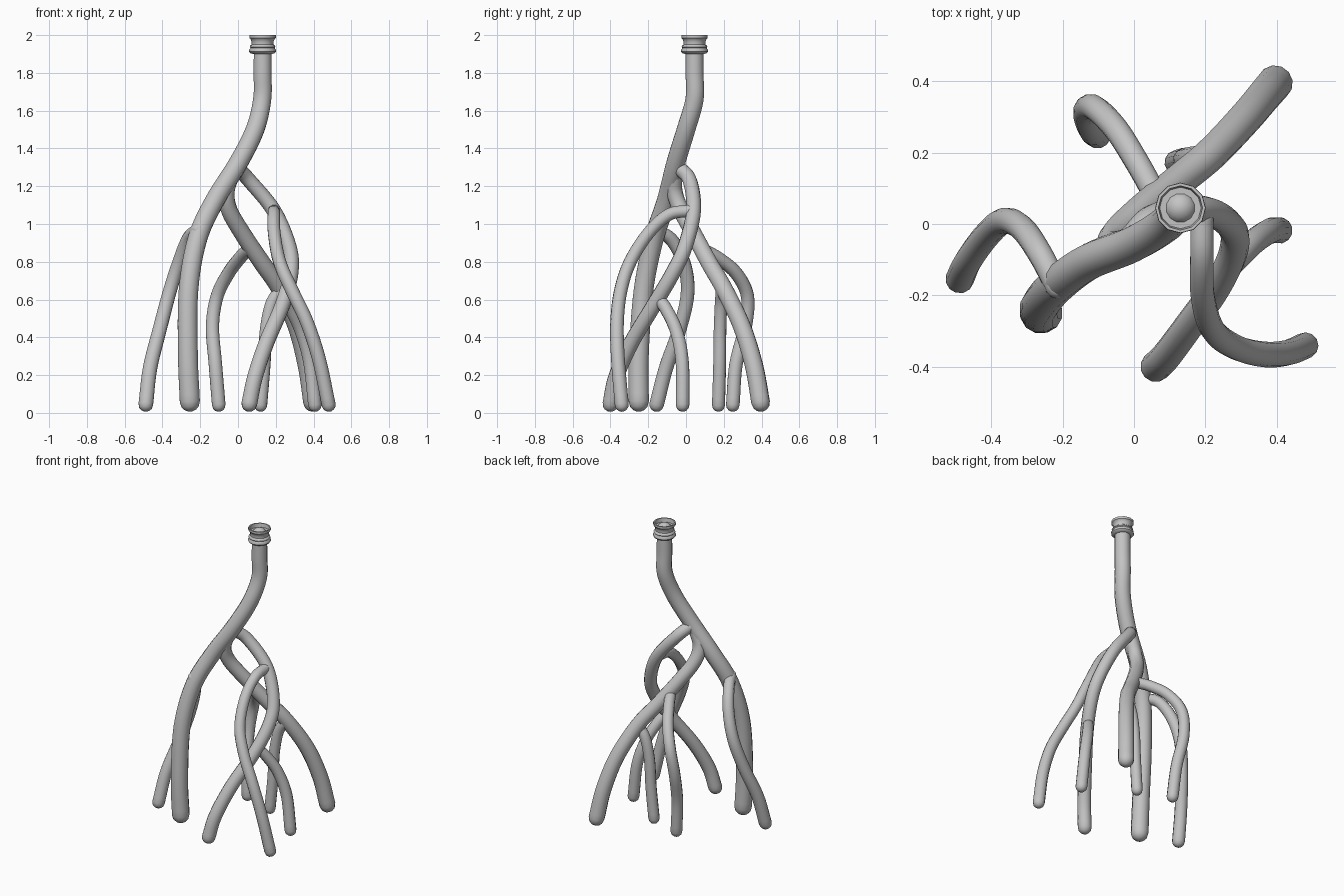
import bpy, bmesh, math
from mathutils import Vector

cube = bpy.data.objects.get("Cube")
if cube:
    bpy.data.objects.remove(cube, do_unlink=True)

SIDES = 12
grey = bpy.data.materials.new("plain grey")
grey.use_nodes = True
COLOUR = (0.55, 0.55, 0.55, 1)
grey.diffuse_color = COLOUR
grey.node_tree.nodes["Principled BSDF"].inputs["Base Color"].default_value = COLOUR


def finish(name, bm):
    bmesh.ops.recalc_face_normals(bm, faces=bm.faces)
    mesh = bpy.data.meshes.new(name)
    bm.to_mesh(mesh)
    bm.free()
    mesh.materials.append(grey)
    obj = bpy.data.objects.new(name, mesh)
    bpy.context.collection.objects.link(obj)
    bpy.ops.object.select_all(action='DESELECT')
    obj.select_set(True)
    bpy.context.view_layer.objects.active = obj
    bpy.ops.object.shade_smooth_by_angle(angle=math.radians(40))
    return obj


def skin(bm, rings):
    for a, b in zip(rings, rings[1:]):
        for i in range(SIDES):
            j = (i + 1) % SIDES
            bm.faces.new((a[i], a[j], b[j], b[i]))
    bm.faces.new(rings[0][::-1])
    bm.faces.new(rings[-1])


def smooth_path(points, steps=6):
    # Catmull-Rom curve through the points
    p = [Vector(q) for q in points]
    p = [2 * p[0] - p[1]] + p + [2 * p[-1] - p[-2]]
    path = []
    for a, b, c, d in zip(p, p[1:], p[2:], p[3:]):
        for s in range(steps):
            t = s / steps
            path.append(0.5 * (2 * b + (c - a) * t + (2*a - 5*b + 4*c - d) * t**2
                               + (3*b - a - 3*c + d) * t**3))
    return path + [p[-2]]


def tube(name, points, r_start, r_end):
    # Swept round tube, drawn in to a dome at each end
    foot = Vector(points[-1])
    foot.z = r_end + 0.006
    path = smooth_path(list(points[:-1]) + [foot])
    n = len(path) - 1
    tangents = [(path[min(i + 1, n)] - path[max(i - 1, 0)]).normalized() for i in range(n + 1)]
    stations = [(c, t, r_start + (r_end - r_start) * i / n)
                for i, (c, t) in enumerate(zip(path, tangents))]
    domes = [math.radians(a) for a in (30, 55, 78)]
    head = [(path[0] - tangents[0] * r_start * math.sin(a), tangents[0], r_start * math.cos(a))
            for a in reversed(domes)]
    tail = [(path[n] + tangents[n] * r_end * math.sin(a), tangents[n], r_end * math.cos(a))
            for a in domes]
    bm = bmesh.new()
    rings = []
    u = tangents[0].orthogonal().normalized()
    for c, t, r in head + stations + tail:
        u = (u - t * u.dot(t)).normalized()
        v = t.cross(u)
        rings.append([bm.verts.new(c + r * (u * math.cos(k) + v * math.sin(k)))
                      for k in (math.tau * i / SIDES for i in range(SIDES))])
    skin(bm, rings)
    return finish(name, bm)


# Trunk running down into the front right leg
tube("trunk", [(.13, .045, 1.95), (.13, .045, 1.8), (.128, .045, 1.66), (.09, 0, 1.5),
               (0, -.055, 1.32), (-.125, -.105, 1.12), (-.215, -.17, .92),
               (-.262, -.225, .65), (-.265, -.25, .3), (-.255, -.25, 0)], .048, .055)

# Two main branches
tube("front_branch", [(-.005, -.04, 1.3), (.06, .02, 1.23), (.19, .04, 1.07), (.27, -.005, .88),
                      (.28, -.07, .74), (.235, -.17, .57), (.15, -.29, .37),
                      (.09, -.37, .19), (.06, -.4, 0)], .038, .043)
tube("back_branch", [(-.03, -.06, 1.27), (-.06, -.06, 1.17), (-.045, -.025, 1.07),
                     (.03, .045, .94), (.13, .125, .79), (.22, .2, .66), (.31, .295, .46),
                     (.365, .36, .25), (.395, .395, 0)], .042, .05)

# Thinner side roots
tube("right_root", [(-.215, -.175, .97), (-.265, -.08, .92), (-.315, -.01, .79),
                    (-.365, .008, .63), (-.415, -.035, .44), (-.465, -.105, .24),
                    (-.488, -.155, 0)], .034, .04)
tube("left_front_root", [(.19, .025, 1.07), (.19, -.09, 1.05), (.192, -.2, .95),
                         (.22, -.295, .8), (.285, -.345, .65), (.365, -.365, .48),
                         (.43, -.36, .28), (.48, -.34, 0)], .033, .037)
tube("back_right_root", [(.06, .08, .87), (.01, .17, .82), (-.05, .265, .74),
                         (-.11, .325, .62), (-.135, .315, .46), (-.12, .265, .26),
                         (-.102, .248, 0)], .034, .037)
tube("left_root", [(.25, -.14, .6), (.285, -.1, .54), (.335, -.05, .43),
                   (.38, -.02, .27), (.407, -.018, 0)], .033, .037)
tube("back_middle_root", [(.22, .19, .65), (.175, .185, .57), (.148, .18, .43),
                          (.138, .178, .25), (.12, .172, 0)], .033, .035)

# Collar with a lower bead, a neck and a flared, hollow lip
profile = [(.048, 1.9), (.064, 1.904), (.071, 1.912), (.071, 1.922), (.064, 1.932),
           (.068, 1.937), (.066, 1.944), (.058, 1.95), (.058, 1.965), (.064, 1.98),
           (.07, 1.985), (.07, 2.0), (.062, 2.0), (.058, 1.975)]
bm = bmesh.new()
skin(bm, [[bm.verts.new((.13 + r * math.cos(math.tau * i / SIDES),
                         .045 + r * math.sin(math.tau * i / SIDES), z))
           for i in range(SIDES)] for r, z in profile])
finish("collar", bm)
